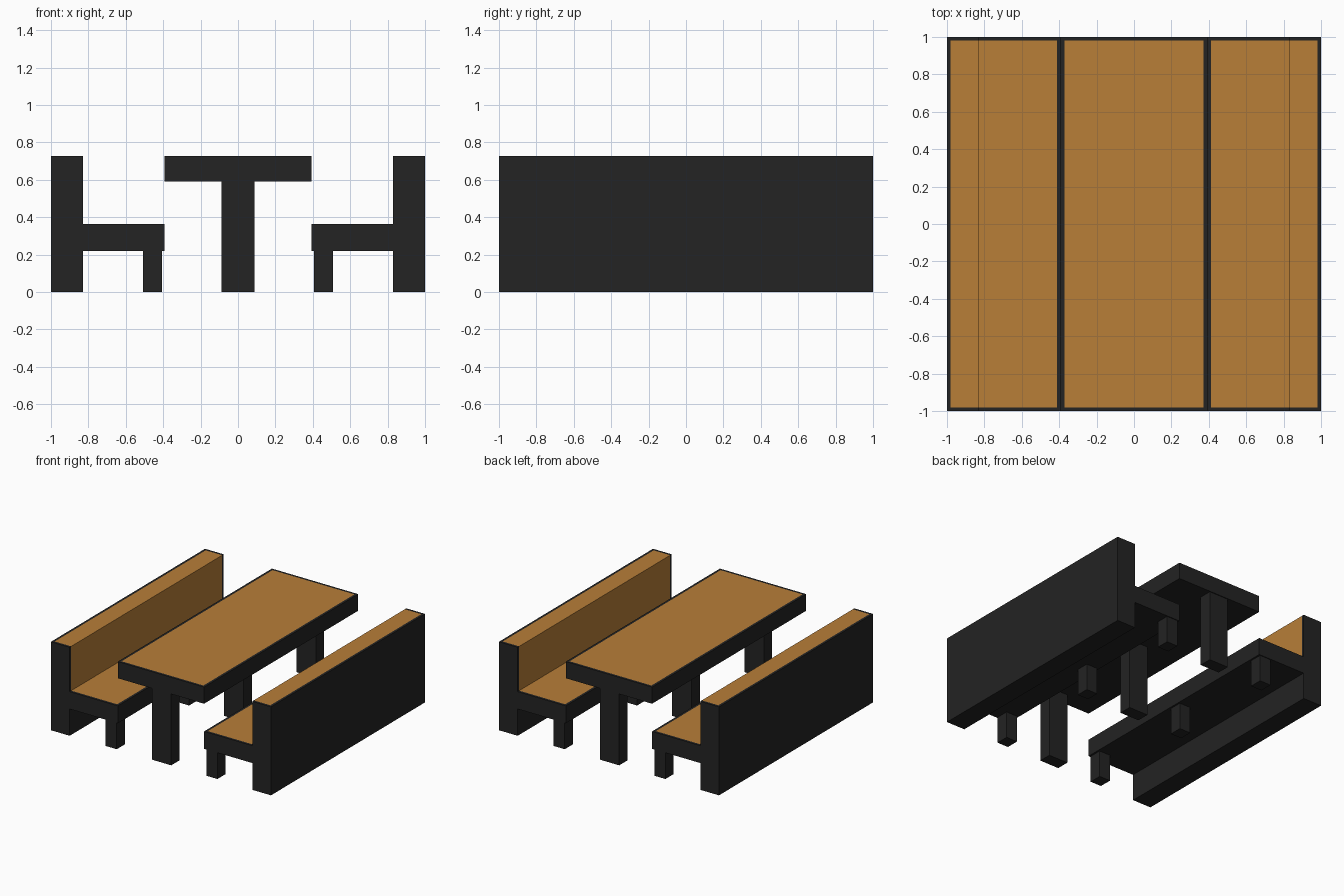
import bpy
import bmesh

if "Cube" in bpy.data.objects:
    bpy.data.objects.remove(bpy.data.objects["Cube"], do_unlink=True)


def make_material(name, color):
    mat = bpy.data.materials.new(name)
    mat.use_nodes = True
    mat.diffuse_color = color
    mat.node_tree.nodes["Principled BSDF"].inputs["Base Color"].default_value = color
    return mat


DARK = make_material("charcoal frame", (0.017, 0.017, 0.017, 1))
WOOD = make_material("golden wood", (0.48, 0.21, 0.039, 1))


def extrude_profile(name, profile, y0, y1, panel_sides=()):
    """Extrude an x-z outline along y; the listed sides get one inset wood panel."""
    bm = bmesh.new()
    front = [bm.verts.new((x, y0, z)) for x, z in profile]
    back = [bm.verts.new((x, y1, z)) for x, z in profile]
    bm.faces.new(front)
    bm.faces.new(back[::-1])
    sides = []
    for i in range(len(profile)):
        j = (i + 1) % len(profile)
        sides.append(bm.faces.new((front[i], back[i], back[j], front[j])))
    bmesh.ops.recalc_face_normals(bm, faces=bm.faces[:])
    panels = [sides[i] for i in panel_sides]
    if panels:
        bmesh.ops.inset_region(bm, faces=panels, thickness=0.02,
                               use_boundary=True, use_even_offset=True)
        for face in panels:
            face.material_index = 1
    mesh = bpy.data.meshes.new(name)
    bm.to_mesh(mesh)
    bm.free()
    mesh.materials.append(DARK)
    mesh.materials.append(WOOD)
    obj = bpy.data.objects.new(name, mesh)
    bpy.context.collection.objects.link(obj)
    return obj


def rectangle(x0, x1, z0, z1):
    return [(x0, z0), (x0, z1), (x1, z1), (x1, z0)]


def leg_row(name, x0, x1, height):
    """Three square legs spaced along the length."""
    for place, y in (("front", -0.94), ("middle", 0), ("back", 0.94)):
        extrude_profile(f"{name}_{place}", rectangle(x0, x1, 0, height),
                        y - 0.053, y + 0.053)


# Table
extrude_profile("table_top", rectangle(-0.392, 0.392, 0.59, 0.727), -1, 1, (1,))
leg_row("table_leg", -0.088, 0.088, 0.59)

# Benches: backrest and seat share one outline, with a folded wood panel
bench = [(1, 0), (1, 0.727), (0.83, 0.727), (0.83, 0.363),
         (0.392, 0.363), (0.392, 0.22), (0.83, 0.22), (0.83, 0)]
for side, s in (("left", 1), ("right", -1)):
    extrude_profile(f"bench_{side}", [(s * x, z) for x, z in bench], -1, 1, (1, 2, 3))
    leg_row(f"bench_leg_{side}", s * 0.407, s * 0.508, 0.22)
